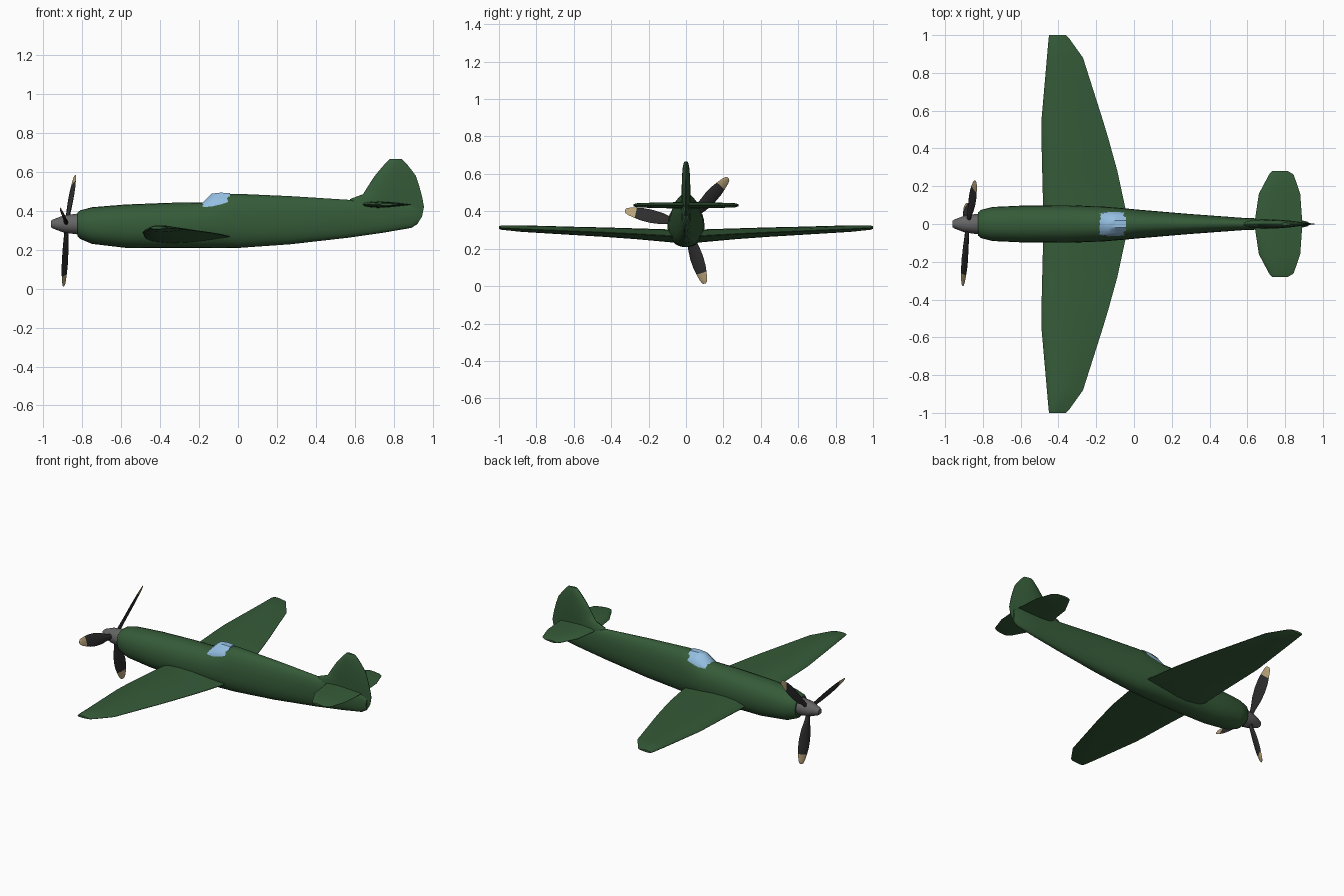
import bpy, bmesh, math
from mathutils import Vector


def material(name, r, g, b):
    m = bpy.data.materials.new(name)
    m.diffuse_color = (r, g, b, 1)
    return m


GREEN = material("dark_green", 0.036, 0.105, 0.04)
GLASS = material("pale_blue", 0.30, 0.52, 0.76)
GREY = material("mid_grey", 0.13, 0.13, 0.13)
BLACK = material("charcoal", 0.028, 0.027, 0.028)
TAN = material("tan", 0.50, 0.38, 0.20)


def loft(name, rings, mats, rule=None, angle=40):
    """Skin closed rings of equal size into a capped, smooth solid."""
    bm = bmesh.new()
    rows = [[bm.verts.new(p) for p in ring] for ring in rings]
    n = len(rows[0])
    for a, b in zip(rows, rows[1:]):
        for i in range(n):
            j = (i + 1) % n
            bm.faces.new((a[i], a[j], b[j], b[i]))
    bm.faces.new(rows[0])
    bm.faces.new(rows[-1])
    bmesh.ops.recalc_face_normals(bm, faces=bm.faces)
    if rule:
        for f in bm.faces:
            f.material_index = rule(f.calc_center_median())
    me = bpy.data.meshes.new(name)
    bm.to_mesh(me)
    bm.free()
    for m in mats:
        me.materials.append(m)
    me.shade_smooth()
    me.set_sharp_from_angle(angle=math.radians(angle))
    ob = bpy.data.objects.new(name, me)
    bpy.context.collection.objects.link(ob)
    return ob


def oval(x, half, low, mid, high, power=0.9, n=24):
    """Body cross-section with separate upper and lower heights."""
    pts = []
    for i in range(n):
        a = 2 * math.pi * i / n
        c, s = math.cos(a), math.sin(a)
        y = half * math.copysign(abs(c) ** power, c)
        h = (high - mid) if s > 0 else (mid - low)
        pts.append((x, y, mid + h * math.copysign(abs(s) ** power, s)))
    return pts


# Half of an airfoil outline: chord position, thickness
FOIL = [(0, 0), (0.03, 0.4), (0.12, 0.78), (0.3, 1), (0.5, 0.9), (0.72, 0.58), (0.9, 0.25), (1, 0.06)]


def foil(x0, x1, top, bottom):
    """Airfoil ring as (chord position, offset) pairs."""
    up = [(x0 + (x1 - x0) * t, top * h) for t, h in FOIL]
    down = [(x0 + (x1 - x0) * t, -bottom * h) for t, h in FOIL[1:]]
    return up + down[::-1]


def mirrored(sections):
    return [(-s[0], *s[1:]) for s in sections[::-1]] + sections


# Fuselage: x, half width, bottom, widest height, top
body = [(-0.825, 0.062, 0.27, 0.33, 0.39), (-0.81, 0.075, 0.255, 0.33, 0.402),
        (-0.75, 0.09, 0.23, 0.325, 0.418), (-0.58, 0.098, 0.21, 0.32, 0.432),
        (-0.35, 0.099, 0.208, 0.32, 0.441), (-0.17, 0.093, 0.208, 0.325, 0.443),
        (-0.05, 0.083, 0.208, 0.33, 0.486), (0.0, 0.078, 0.209, 0.33, 0.487),
        (0.27, 0.055, 0.228, 0.34, 0.475), (0.57, 0.033, 0.262, 0.36, 0.456),
        (0.75, 0.026, 0.288, 0.37, 0.45), (0.89, 0.019, 0.312, 0.37, 0.43),
        (0.925, 0.01, 0.335, 0.37, 0.41)]
loft("fuselage", [oval(*s) for s in body], [GREEN])

# Canopy: x, half width, shoulder height, top
canopy = [(-0.195, 0.056, 0.422, 0.428), (-0.135, 0.066, 0.462, 0.488),
          (-0.09, 0.066, 0.465, 0.493), (-0.042, 0.064, 0.464, 0.491)]
loft("canopy", [[(x, -w, 0.415), (x, -w * 0.94, 0.415 + (s - 0.415) * 0.6), (x, -w * 0.7, s),
                 (x, -w * 0.3, t), (x, w * 0.3, t), (x, w * 0.7, s),
                 (x, w * 0.94, 0.415 + (s - 0.415) * 0.6), (x, w, 0.415)]
                for x, w, s, t in canopy], [GLASS])

# Wing: span, leading x, trailing x, height, upper and lower thickness
wing = [(0.0, -0.48, -0.03, 0.268, 0.036, 0.034), (0.08, -0.481, -0.045, 0.268, 0.035, 0.034),
        (0.28, -0.486, -0.088, 0.279, 0.03, 0.027), (0.45, -0.49, -0.135, 0.287, 0.027, 0.023),
        (0.55, -0.49, -0.165, 0.291, 0.025, 0.021), (0.88, -0.461, -0.27, 0.305, 0.02, 0.015),
        (0.985, -0.452, -0.345, 0.311, 0.014, 0.01), (1.0, -0.449, -0.36, 0.312, 0.008, 0.006)]
loft("wing", [[(x, y, z + h) for x, h in foil(a, b, t, u)]
              for y, a, b, z, t, u in mirrored(wing)], [GREEN])

# Tailplane: span, leading x, trailing x, thickness
tail = [(0.02, 0.64, 0.89, 0.017), (0.16, 0.661, 0.88, 0.015),
        (0.262, 0.715, 0.845, 0.011), (0.28, 0.73, 0.815, 0.006)]
loft("tailplane", [[(x, y, 0.432 + h) for x, h in foil(a, b, t, t)]
                   for y, a, b, t in mirrored(tail)], [GREEN])

# Fin and rudder: height, leading x, trailing x, half thickness
fin = [(0.312, 0.8, 0.885, 0.012), (0.33, 0.72, 0.92, 0.018), (0.37, 0.62, 0.945, 0.022),
       (0.42, 0.57, 0.955, 0.024), (0.46, 0.575, 0.948, 0.024), (0.485, 0.642, 0.942, 0.024),
       (0.53, 0.67, 0.93, 0.023), (0.58, 0.703, 0.913, 0.022), (0.63, 0.745, 0.875, 0.018),
       (0.655, 0.768, 0.853, 0.013), (0.667, 0.78, 0.838, 0.007)]
loft("tail_fin", [[(x, h, z) for x, h in foil(a, b, t, t)] for z, a, b, t in fin], [GREEN])

# Spinner: x, radius
HUB = Vector((-0.88, 0, 0.332))
spin = [(-0.96, 0.017), (-0.95, 0.024), (-0.895, 0.045), (-0.83, 0.054), (-0.815, 0.054)]
loft("spinner", [oval(x, r, HUB.z - r, HUB.z, HUB.z + r, 1, 14) for x, r in spin], [GREY])

# Three propeller blades: radius, half width, half thickness
blade = [(0.02, 0.012, 0.011), (0.07, 0.018, 0.01), (0.13, 0.033, 0.008), (0.19, 0.039, 0.007),
         (0.24, 0.037, 0.006), (0.275, 0.031, 0.005), (0.31, 0.023, 0.004), (0.328, 0.015, 0.003),
         (0.334, 0.007, 0.002)]
PITCH = math.radians(25)
for k, deg in enumerate((47.5, 167.5, 287.5)):
    a = math.radians(deg)
    out = Vector((0, math.cos(a), math.sin(a)))
    side = Vector((0, -math.sin(a), math.cos(a)))
    axis = Vector((1, 0, 0))
    chord = side * math.cos(PITCH) + axis * math.sin(PITCH)
    thick = axis * math.cos(PITCH) - side * math.sin(PITCH)
    lean = axis * (0.1 * out.y + 0.077 * out.z)   # the disc is slightly tilted
    rings = []
    for r, w, t in blade:
        c = HUB + (out + lean) * r
        rings.append([c + chord * (w * math.cos(i * math.pi / 4)) + thick * (t * math.sin(i * math.pi / 4))
                      for i in range(8)])
    loft(f"propeller_blade_{k + 1}", rings, [BLACK, TAN],
         lambda p, o=out: 1 if (p - HUB).dot(o) > 0.277 else 0, 50)
